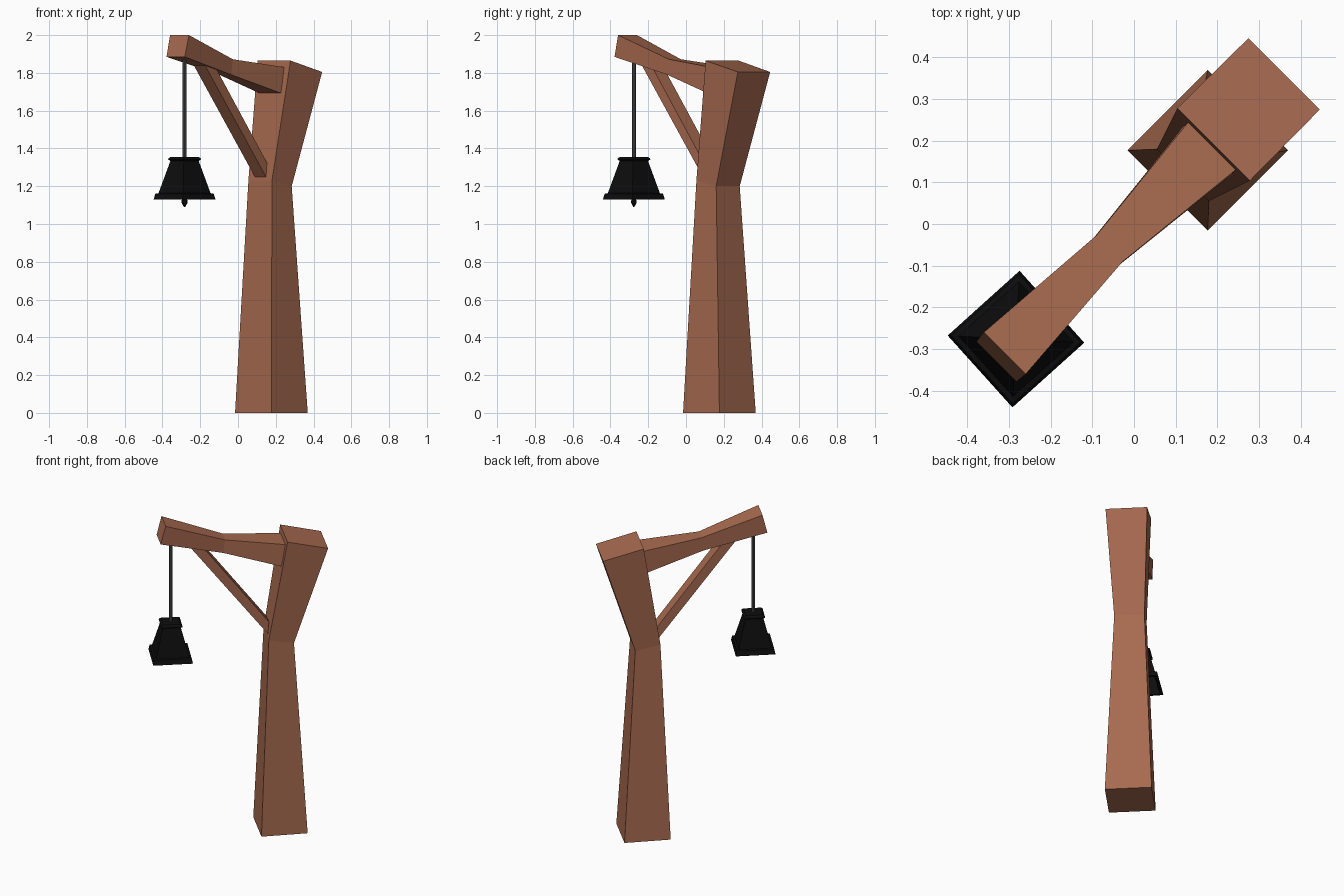
import bpy, bmesh, math
from mathutils import Vector

if "Cube" in bpy.data.objects:
    bpy.data.objects.remove(bpy.data.objects["Cube"])

S = math.sqrt(0.5)


def material(name, rgb):
    m = bpy.data.materials.new(name)
    m.diffuse_color = (*rgb, 1)
    m.use_nodes = True
    m.node_tree.nodes["Principled BSDF"].inputs["Base Color"].default_value = m.diffuse_color
    return m


WOOD = material("brown wood", (0.39, 0.145, 0.08))
BLACK = material("black iron", (0.004, 0.004, 0.004))
GREY = material("dark grey rope", (0.07, 0.07, 0.07))


def finish(name, bm, mat):
    bmesh.ops.remove_doubles(bm, verts=bm.verts, dist=0.0005)
    bmesh.ops.recalc_face_normals(bm, faces=bm.faces)
    me = bpy.data.meshes.new(name)
    bm.to_mesh(me)
    bm.free()
    me.materials.append(mat)
    ob = bpy.data.objects.new(name, me)
    bpy.context.collection.objects.link(ob)
    return ob


def bridge(bm, rings, caps=True):
    n = len(rings[0])
    for a, b in zip(rings, rings[1:]):
        for i in range(n):
            j = (i + 1) % n
            bm.faces.new((a[i], a[j], b[j], b[i]))
    if caps:
        bm.faces.new(rings[0])
        bm.faces.new(rings[-1])


def beam(name, sections):
    """Four-sided beam; u runs along the x=y diagonal.
    Each section is two edges (u, z, half width)."""
    bm = bmesh.new()
    rings = []
    for e1, e2 in sections:
        pts = [(e1, -1), (e1, 1), (e2, 1), (e2, -1)]
        rings.append([bm.verts.new(((u + s * h) * S, (u - s * h) * S, z))
                      for (u, z, h), s in pts])
    bridge(bm, rings)
    return finish(name, bm, WOOD)


def lathe(name, profile, sides, mat, angle=0.0, closed=False):
    """Spin a (radius, z) profile round the hanging axis."""
    bm = bmesh.new()
    rings = []
    for r, z in profile:
        rings.append([bm.verts.new((-0.283 + r * math.cos(angle + math.tau * i / sides),
                                    -0.276 + r * math.sin(angle + math.tau * i / sides), z))
                      for i in range(sides)])
    if closed:
        rings.append(rings[0])
    bridge(bm, rings, caps=not closed)
    return finish(name, bm, mat)


# Post: tapers to a waist, then leans back and flares
beam("post", [((0.114, 0, 0.136), (0.386, 0, 0.136)),
              ((0.166, 1.23, 0.088), (0.314, 1.20, 0.088)),
              ((0.270, 1.865, 0.123), (0.509, 1.805, 0.121))])

# Arm: pinched in the middle, rising to the free end
beam("arm", [((0.268, 1.830, 0.081), (0.240, 1.693, 0.081)),
             ((-0.083, 1.872, 0.0445), (-0.095, 1.79, 0.0445)),
             ((-0.438, 2.0, 0.071), (-0.467, 1.885, 0.068))])

# Diagonal brace between post and arm
beam("brace", [((0.175, 1.325, 0.042), (0.168, 1.25, 0.042)),
               ((-0.235, 1.862, 0.042), (-0.306, 1.862, 0.042))])

# Hanging rope
lathe("rope", [(0.011, 1.345), (0.011, 1.90)], 8, GREY)

# Square hollow bell, turned slightly
TURN = math.radians(-3)
lathe("bell", [(0.164, 1.130), (0.155, 1.160), (0.138, 1.163), (0.072, 1.342),
               (0.0, 1.342), (0.0, 1.325), (0.060, 1.325), (0.128, 1.155),
               (0.142, 1.130)], 4, BLACK, TURN, closed=True)
lathe("bell_cap", [(0.072, 1.332), (0.088, 1.342), (0.084, 1.349), (0.072, 1.356)],
      4, BLACK, TURN)

# Clapper with a pointed tip
lathe("clapper", [(0.006, 1.33), (0.006, 1.14), (0.016, 1.125), (0.016, 1.112),
                  (0.003, 1.09)], 6, BLACK)
